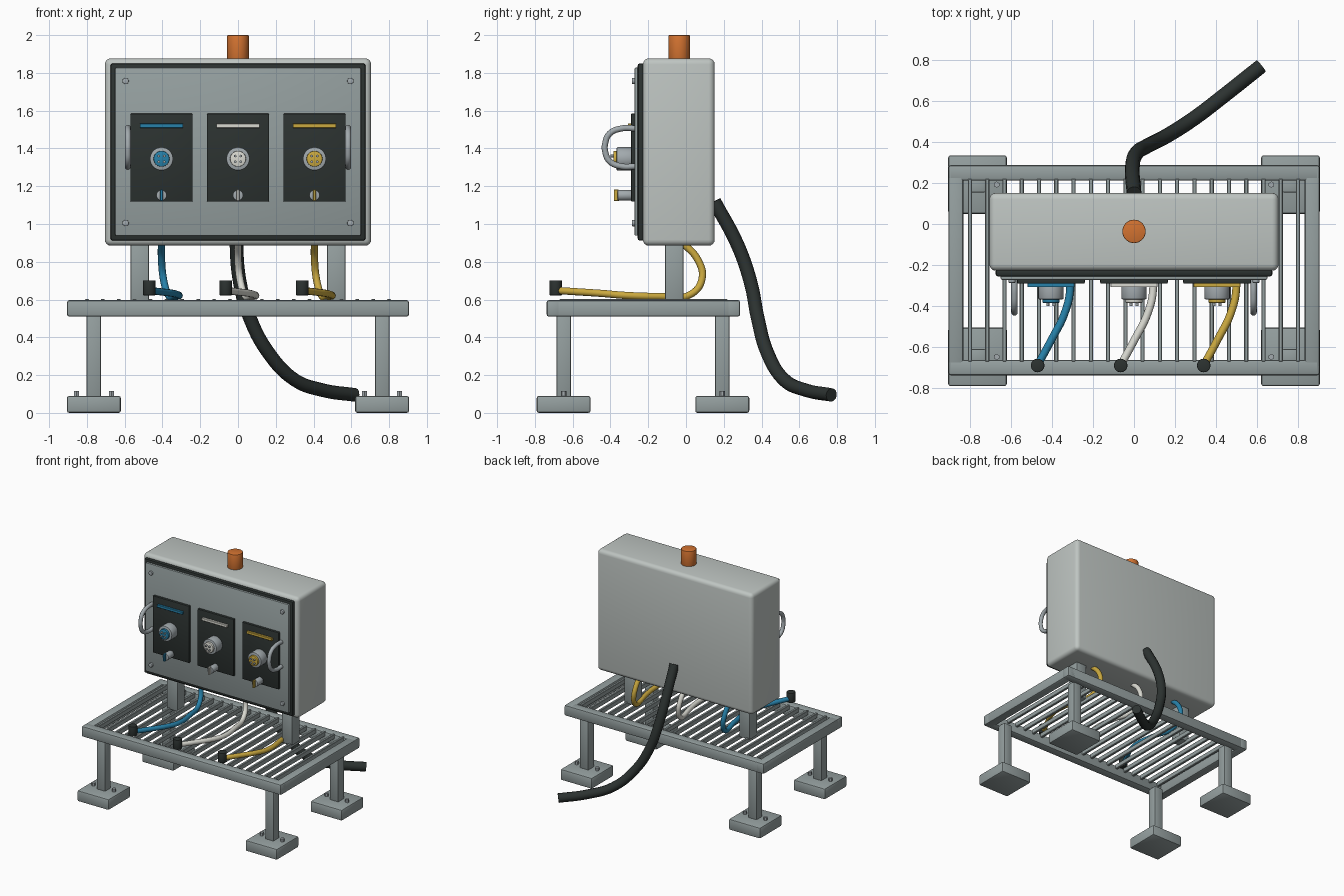
import bpy
from math import pi, cos, sin

if "Cube" in bpy.data.objects:
    bpy.data.objects.remove(bpy.data.objects["Cube"])


def mat(name, r, g, b):
    m = bpy.data.materials.new(name)
    m.diffuse_color = (r, g, b, 1)
    m.use_nodes = True
    m.node_tree.nodes["Principled BSDF"].inputs["Base Color"].default_value = m.diffuse_color
    return m


STEEL = mat("steel", 0.30, 0.35, 0.35)
SHELL = mat("shell", 0.52, 0.56, 0.54)
DARK = mat("dark", 0.025, 0.032, 0.03)
METAL = mat("metal", 0.36, 0.40, 0.42)
ORANGE = mat("orange", 0.65, 0.17, 0.03)
BLUE = mat("blue", 0.02, 0.22, 0.40)
WHITE = mat("white", 0.70, 0.70, 0.64)
YELLOW = mat("yellow", 0.60, 0.40, 0.05)


def finish(ob, name, m, bevel=0.0, seg=3):
    ob.name = name
    ob.data.materials.append(m)
    if bevel:
        b = ob.modifiers.new("bevel", 'BEVEL')
        b.width, b.segments, b.limit_method = bevel, seg, 'ANGLE'
        bpy.ops.object.modifier_apply(modifier=b.name)
    bpy.ops.object.shade_smooth_by_angle(angle=0.6)
    return ob


def box(name, x, y, z, m, bevel=0.0, seg=2):
    """Box from (min, max) pairs."""
    c = [(a + b) / 2 for a, b in (x, y, z)]
    bpy.ops.mesh.primitive_cube_add(size=1, location=c)
    ob = bpy.context.object
    ob.scale = [b - a for a, b in (x, y, z)]
    bpy.ops.object.transform_apply(location=False, rotation=False, scale=True)
    return finish(ob, name, m, bevel, seg)


def cyl(name, loc, r, depth, m, axis='Z', bevel=0.0, n=32):
    rot = (pi / 2, 0, 0) if axis == 'Y' else (0, 0, 0)
    bpy.ops.mesh.primitive_cylinder_add(vertices=n, radius=r, depth=depth, location=loc, rotation=rot)
    return finish(bpy.context.object, name, m, bevel, 2)


def cyl_y(name, x, z, y0, y1, r, m, bevel=0.0, n=32):
    return cyl(name, (x, (y0 + y1) / 2, z), r, abs(y1 - y0), m, 'Y', bevel, n)


def tube(name, pts, r, m):
    cu = bpy.data.curves.new(name, 'CURVE')
    cu.dimensions = '3D'
    cu.bevel_depth, cu.bevel_resolution, cu.resolution_u = r, 4, 8
    cu.use_fill_caps = True
    s = cu.splines.new('BEZIER')
    s.bezier_points.add(len(pts) - 1)
    for bp, p in zip(s.bezier_points, pts):
        bp.co = p
        bp.handle_left_type = bp.handle_right_type = 'AUTO'
    ob = bpy.data.objects.new(name, cu)
    bpy.context.collection.objects.link(ob)
    bpy.ops.object.select_all(action='DESELECT')
    ob.select_set(True)
    bpy.context.view_layer.objects.active = ob
    bpy.ops.object.convert(target='MESH')
    return finish(bpy.context.object, name, m)


# Feet, foot bolts and legs
for sx in (-1, 1):
    for y, tag in ((-0.648, "front"), (0.192, "back")):
        x = sx * 0.763
        box(f"{tag}_foot", (x - .143, x + .143), (y - .143, y + .143), (0, .09), STEEL, .012)
        box(f"{tag}_leg", (x - .038, x + .038), (y - .038, y + .038), (.085, .52), STEEL, .006)
        for d in (-0.093, 0.093):
            cyl("foot_bolt", (x + d, y, .1), .015, .03, METAL, n=6)

# Platform frame and grating
for y0, tag in ((-0.738, "front"), (0.212, "back")):
    box(f"{tag}_rail", (-.905, .905), (y0, y0 + .075), (.51, .597), STEEL, .012)
for sx in (-1, 1):
    box("side_rail", sorted((sx * .905, sx * .832)), (-.738, .287), (.51, .597), STEEL, .012)
for i in range(20):
    x = -0.8 + i * 1.6 / 19
    box("grating_bar", (x - .01, x + .01), (-.67, .22), (.565, .603), STEEL, .003, 1)

# Cabinet on two posts
for x in (-0.52, 0.52):
    box("cabinet_post", (x - .048, x + .048), (-.11, -.013), (.59, .90), STEEL, .006)
box("cabinet", (-.705, .705), (-.228, .152), (.885, 1.877), SHELL, .032, 4)
box("door_gasket", (-.675, .675), (-.256, -.22), (.912, 1.85), DARK, .012)
box("front_panel", (-.65, .65), (-.272, -.25), (.938, 1.828), STEEL, .006)
cyl("beacon", (0, -.036, 1.93), .057, .14, ORANGE, bevel=.004)

# Panel screws
for x in (-.595, .595):
    for z in (1.005, 1.757):
        cyl_y("panel_screw", x, z, -.265, -.287, .017, METAL, .003, 16)

# Grab handles
for sx in (-1, 1):
    x = sx * .583
    tube("grab_handle", [(x, -.265, 1.506), (x, -.34, 1.506), (x, -.405, 1.478), (x, -.429, 1.42),
                         (x, -.429, 1.39), (x, -.405, 1.333), (x, -.34, 1.305), (x, -.265, 1.305)],
         .016, METAL)

# Three service modules, each with its own cable
for c, col, tag in ((-.405, BLUE, "left"), (0, WHITE, "middle"), (.405, YELLOW, "right")):
    box(f"{tag}_module_plate", (c - .165, c + .165), (-.291, -.265), (1.118, 1.585), DARK, .006)
    box(f"{tag}_module_stripe", (c - .115, c + .115), (-.308, -.285), (1.509, 1.531), col, .002, 1)
    cyl_y(f"{tag}_socket", c, 1.345, -.285, -.367, .062, METAL, .005)
    cyl_y(f"{tag}_socket_insert", c, 1.345, -.36, -.384, .042, col, .003)
    for k in range(4):
        a = pi / 4 + k * pi / 2
        cyl_y(f"{tag}_socket_pin", c + .021 * cos(a), 1.345 + .021 * sin(a), -.38, -.4, .007, METAL, n=12)
    cyl_y(f"{tag}_switch", c, 1.152, -.285, -.362, .028, METAL, .003)
    box(f"{tag}_switch_lever", (c - .007, c + .007), (-.382, -.355), (1.122, 1.182), col, .002, 1)
    tube(f"{tag}_cable", [(c, -.03, .91), (c, .06, .815), (c + .01, .085, .71), (c + .035, .02, .625),
                          (c + .075, -.15, .617), (c + .093, -.32, .622), (c + .065, -.44, .632),
                          (c + .005, -.56, .64), (c - .063, -.685, .648)], .019, col)
    cyl(f"{tag}_cable_plug", (c - .065, -.69, .662), .033, .08, DARK, bevel=.004)

# Main feed cable from the back of the cabinet to the ground
tube("feed_cable", [(0, .15, 1.12), (-.008, .275, .885), (.012, .345, .68), (.06, .378, .51),
                    (.16, .43, .32), (.30, .52, .175), (.45, .635, .12), (.62, .77, .095)],
     .036, DARK)
